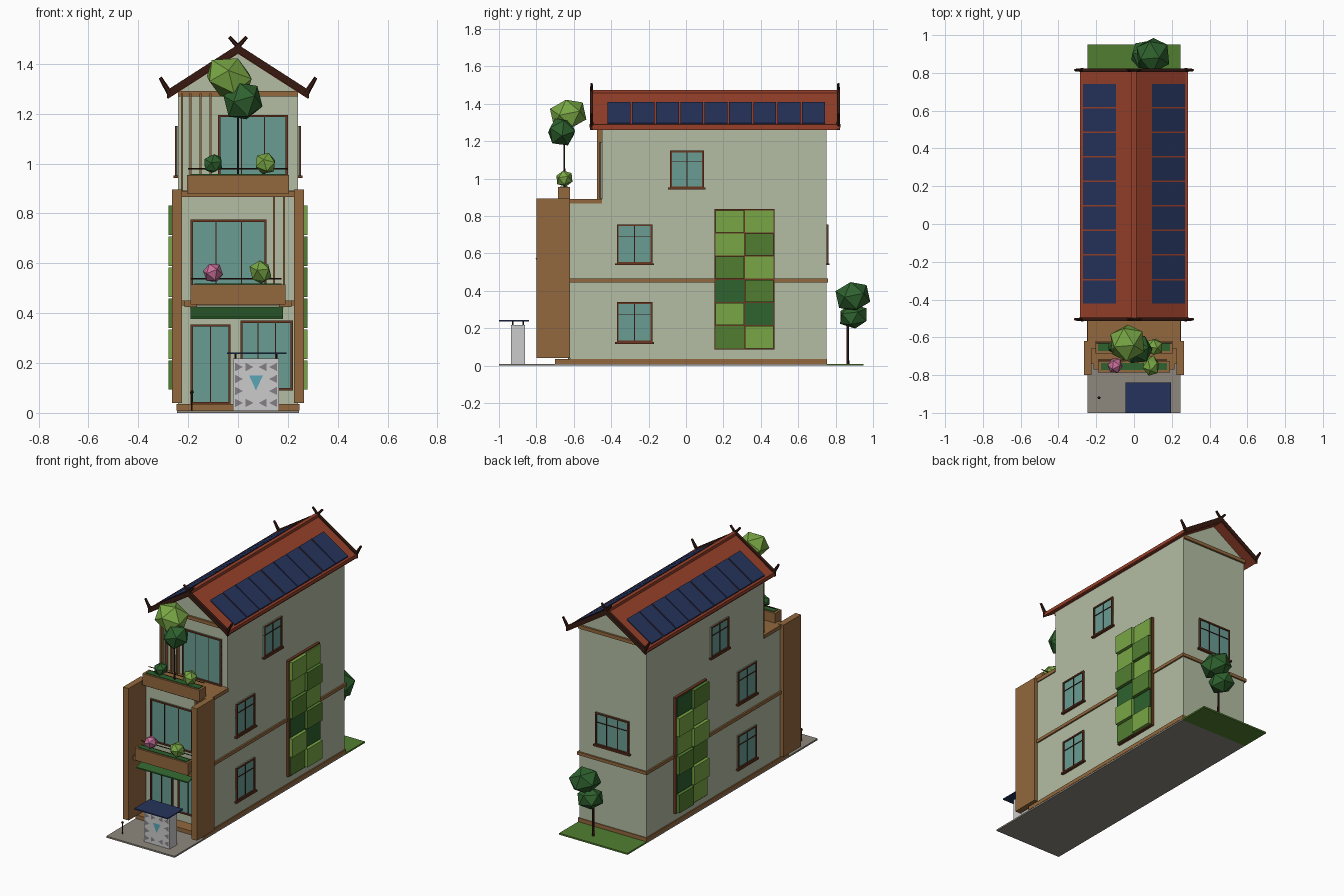
import bpy, math, random
from mathutils import Vector

if "Cube" in bpy.data.objects:
    bpy.data.objects.remove(bpy.data.objects["Cube"])

random.seed(4)


def mat(name, *rgb):
    m = bpy.data.materials.new(name)
    m.diffuse_color = (*[(c / 255) ** 2.2 for c in rgb], 1)
    m.use_nodes = True
    m.node_tree.nodes["Principled BSDF"].inputs["Base Color"].default_value = m.diffuse_color
    return m


WALL = mat("wall", 178, 188, 162)
WOOD = mat("wood", 145, 104, 64)
TILE = mat("tile", 150, 66, 46)
DARK = mat("dark_timber", 58, 32, 24)
FRAME = mat("frame", 105, 58, 38)
GLASS = mat("glass", 105, 155, 145)
NAVY = mat("solar", 42, 54, 92)
GREENS = [mat("leaf_light", 120, 165, 70), mat("leaf_mid", 82, 125, 52), mat("leaf_dark", 50, 98, 50)]
PINK = mat("blossom", 195, 110, 150)
PAVE = mat("paving", 140, 134, 124)
PALE = mat("pale", 200, 198, 196)
GREY = mat("motif_grey", 130, 126, 130)
TEAL = mat("motif_teal", 90, 165, 180)


def mesh(name, verts, faces, m):
    me = bpy.data.meshes.new(name)
    me.from_pydata(verts, [], faces)
    me.materials.append(m)
    ob = bpy.data.objects.new(name, me)
    bpy.context.collection.objects.link(ob)
    return ob


def prism(name, prof, y0, y1, m):
    """Extrude an anticlockwise (x, z) profile along y."""
    n = len(prof)
    v = [(x, y0, z) for x, z in prof] + [(x, y1, z) for x, z in prof]
    f = [tuple(range(n)), tuple(range(2 * n - 1, n - 1, -1))]
    f += [(i, i + n, (i + 1) % n + n, (i + 1) % n) for i in range(n)]
    return mesh(name, v, f, m)


def box(name, x0, x1, y0, y1, z0, z1, m):
    x0, x1 = sorted((x0, x1))
    y0, y1 = sorted((y0, y1))
    return prism(name, [(x0, z0), (x1, z0), (x1, z1), (x0, z1)], y0, y1, m)


def bar(name, a, b, r, m, r2=None, sides=6):
    """Tapered rod between two points."""
    a, b = Vector(a), Vector(b)
    bpy.ops.mesh.primitive_cone_add(vertices=sides, radius1=r, radius2=r if r2 is None else r2,
                                    depth=(b - a).length, location=(a + b) / 2)
    ob = bpy.context.object
    ob.name = name
    ob.rotation_euler = (b - a).to_track_quat('Z', 'Y').to_euler()
    ob.data.materials.append(m)


def leaf(name, loc, size, m, turn=0.5):
    bpy.ops.mesh.primitive_ico_sphere_add(subdivisions=1, radius=1, location=loc, rotation=(turn, turn / 2, turn * 2))
    ob = bpy.context.object
    ob.name, ob.scale = name, size
    ob.data.materials.append(m)


def window(name, axis, u0, u1, z0, z1, p, s, panes=2, sill=True):
    """Framed window; u runs along axis, p is the wall plane, s the outward sign."""
    def part(n, a, b, c, d, t, m):
        if axis == 'x':
            box(name + n, a, b, p, p + s * t, c, d, m)
        else:
            box(name + n, p, p + s * t, a, b, c, d, m)
    w = 0.009
    part("_glass", u0, u1, z0, z1, 0.005, GLASS)
    part("_frame_bottom", u0, u1, z0, z0 + w, 0.012, FRAME)
    part("_frame_top", u0, u1, z1 - w, z1, 0.012, FRAME)
    part("_frame_a", u0, u0 + w, z0, z1, 0.012, FRAME)
    part("_frame_b", u1 - w, u1, z0, z1, 0.012, FRAME)
    for i in range(1, panes):
        u = u0 + (u1 - u0) * i / panes
        part("_mullion", u - .002, u + .002, z0, z1, 0.009, DARK)
    if sill:
        zt = z0 + (z1 - z0) * 0.7
        part("_transom", u0, u1, zt - .002, zt + .002, 0.009, DARK)
        part("_sill", u0 - .01, u1 + .01, z0 - .008, z0 + .002, 0.018, FRAME)


# Ground
box("paving", -.245, .245, -1, .75, 0, .01, PAVE)
box("garden", -.245, .245, .75, .95, 0, .01, GREENS[1])
box("plinth", -.247, .247, -.7, .755, .01, .035, WOOD)

# House body
prism("main_walls", [(-.24, .035), (.24, .035), (.24, 1.285), (0, 1.445), (-.24, 1.285)], -.45, .75, WALL)
box("front_walls", -.24, .24, -.62, -.45, .035, .87, WALL)
box("terrace_slab", -.247, .247, -.65, -.45, .868, .892, WOOD)
box("front_beam", -.225, .225, -.66, -.62, .865, .89, WOOD)
box("belt_back", -.25, .25, .75, .76, .445, .465, WOOD)
for y in (-.455, .755):
    box("gable_tie", -.24, .24, y - .008, y + .008, 1.268, 1.29, WOOD)

for s in (-1, 1):
    box("front_fin", s * .225, s * .265, -.8, -.62, .04, .895, WOOD)
    box("belt_side", s * .24, s * .25, -.62, .76, .445, .465, WOOD)
    # Side windows
    for y0, y1, z0, z1 in ((-.37, -.18, .125, .34), (-.37, -.18, .545, .755), (-.085, .095, .95, 1.15)):
        window("side_window", 'y', y0, y1, z0, z1, s * .24, s)
    # Green wall: backing and planted squares
    box("green_wall_back", s * .24, s * .258, .152, .473, .086, .838, FRAME)
    for r in range(6):
        for c in range(2):
            y, z = .158 + c * .157, .093 + r * .124
            box("green_wall_panel", s * .25, s * (.265 + .014 * ((r + c) % 2)), y, y + .152, z, z + .118,
                random.choice(GREENS))

# Front and rear openings
window("ground_door", 'x', -.19, -.03, .035, .355, -.62, -1, 2, False)
window("shop_window", 'x', .01, .22, .09, .37, -.62, -1, 3, False)
window("middle_window", 'x', -.19, .115, .5, .775, -.62, -1, 3, False)
window("upper_window", 'x', -.08, .2, .893, 1.195, -.45, -1, 3, False)
window("rear_window", 'x', -.12, .12, .545, .755, .75, 1, 3)

# Timber screens
for x in (-.225, -.19, -.15, -.11):
    box("upper_slat", x - .004, x + .004, -.475, -.45, .892, 1.28, WOOD)
for x in (.145, .185):
    box("middle_slat", x - .004, x + .004, -.645, -.62, .465, .868, WOOD)

# Balcony, planters and awning
box("balcony_slab", -.225, .225, -.74, -.62, .43, .45, WOOD)
for name, hw, y0, y1, z0, z1 in (("balcony_planter", .19, -.785, -.725, .435, .515),
                                 ("terrace_planter", .205, -.685, -.62, .88, .955)):
    box(name, -hw, hw, y0, y1, z0, z1, WOOD)
    box(name + "_soil", -hw + .015, hw - .015, y0 + .012, y1 - .012, z1 - .01, z1 + .004, GREENS[2])
for s in (-1, 1):
    box("balcony_bracket", s * .165, s * .215, -.77, -.62, .425, .45, WOOD)
bar("balcony_rail", (-.19, -.72, .537), (.175, -.72, .537), .003, DARK)
bar("terrace_rail", (-.2, -.63, .98), (.2, -.63, .98), .003, DARK)
aw = [(-.19, -.62, .425), (.18, -.62, .425), (.18, -.77, .385), (-.19, -.77, .385)]
mesh("awning", aw + [(x, y, z - .008) for x, y, z in aw],
     [(3, 2, 1, 0), (4, 5, 6, 7), (0, 1, 5, 4), (1, 2, 6, 5), (2, 3, 7, 6), (3, 0, 4, 7)], GREENS[2])

# Roof
EX, EZ, RZ = .28, 1.285, 1.465
slope = (RZ - EZ) / EX
for s in (-1, 1):
    def strip(name, x0, x1, lo, hi, y0, y1, m):
        p = [(s * x0, RZ - slope * x0 + lo), (s * x1, RZ - slope * x1 + lo),
             (s * x1, RZ - slope * x1 + hi), (s * x0, RZ - slope * x0 + hi)]
        prism(name, p if s > 0 else p[::-1], y0, y1, m)
    strip("roof_slope", 0, EX, -.025, 0, -.5, .82, TILE)
    box("eave_board", s * .27, s * .285, -.5, .82, EZ - .018, EZ + .004, TILE)
    for i in range(9):
        y = -.42 + i * .13
        strip("solar_panel", .095, .27, 0, .007, y, y + .122, NAVY)
    # Barge boards with crossed horns and upturned tips
    for y in (-.505, .815):
        strip("barge_board", 0, .285, -.022, .012, y - .009, y + .009, DARK)
        bar("ridge_horn", (-s * .012, y, 1.455), (s * .035, y, 1.508), .01, DARK, .007)
        bar("eave_horn", (s * .272, y, 1.278), (s * .312, y, 1.345), .012, DARK, .007)
box("ridge_cap", -.012, .012, -.5, .82, RZ - .012, RZ + .01, TILE)

# Booth with patterned front and solar roof
box("booth", -.02, .165, -.935, -.86, .01, .218, PALE)
box("booth_roof", -.045, .195, -1, -.84, .236, .243, NAVY)
for x in (-.01, .155):
    for y in (-.925, -.87):
        bar("booth_post", (x, y, .21), (x, y, .24), .004, DARK)
tris = []
for r in range(4):
    for c, x in enumerate((-.012, .03, .115, .157)):
        d = .032 if c < 2 else -.032
        if c in (0, 3) or r in (0, 3):
            tris.append((x, .04 + r * .048, d))
for x, z, d in tris:
    t = [(x, -.9365, z - .017), (x, -.9365, z + .017), (x + d, -.9365, z)]
    mesh("booth_motif", t, [(0, 1, 2) if d < 0 else (0, 2, 1)], GREY)
mesh("booth_centre_motif", [(.045, -.937, .15), (.072, -.937, .09), (.1, -.937, .15)], [(0, 1, 2)], TEAL)
bar("bollard", (-.185, -.92, .01), (-.185, -.92, .08), .004, DARK)
leaf("bollard_head", (-.185, -.92, .083), (.008, .008, .01), DARK)

# Planting
bar("rear_trunk", (.06, .865, .01), (.06, .865, .3), .008, DARK, .005)
leaf("rear_crown_low", (.06, .895, .265), (.085, .085, .068), GREENS[2], .2)
leaf("rear_crown_top", (.1, .892, .37), (.1, .1, .085), GREENS[2], .4)
bar("terrace_trunk", (0, -.65, .95), (0, -.65, 1.3), .005, DARK, .003)
leaf("terrace_crown_top", (-.035, -.63, 1.345), (.105, .105, .085), GREENS[0], .4)
leaf("terrace_crown_low", (.02, -.665, 1.25), (.08, .08, .085), GREENS[2], .7)
leaf("terrace_shrub_a", (-.1, -.65, 1.0), (.037, .04, .045), GREENS[2], .9)
leaf("terrace_shrub_b", (.11, -.65, 1.0), (.045, .05, .045), GREENS[0], .3)
leaf("blossom_shrub", (-.1, -.75, .562), (.045, .04, .042), PINK, .6)
leaf("balcony_shrub", (.09, -.75, .565), (.058, .05, .045), GREENS[0], .8)
